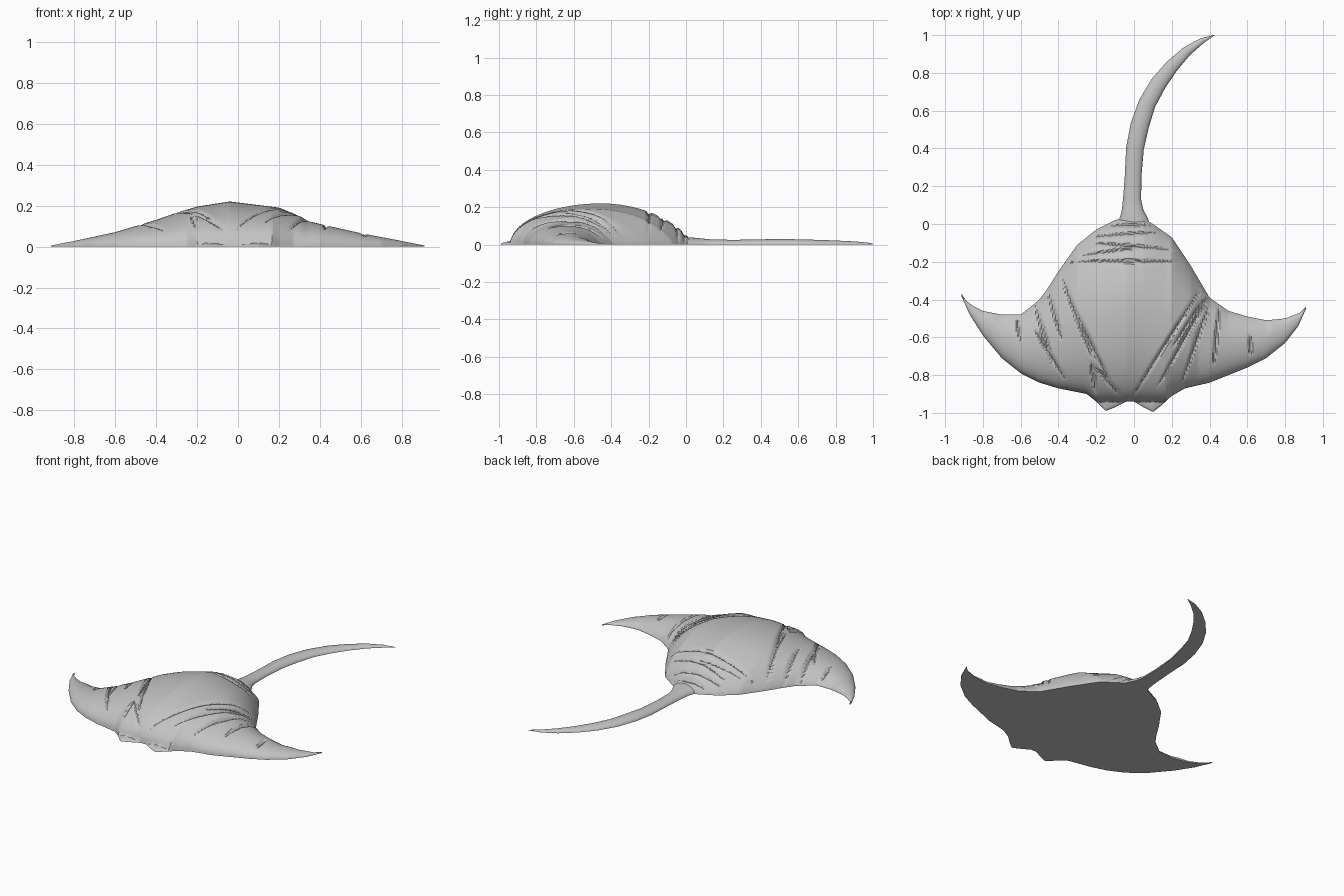
import bpy, bmesh, math
from mathutils import Vector

if "Cube" in bpy.data.objects:
    bpy.data.objects.remove(bpy.data.objects["Cube"])

grey = bpy.data.materials.new("soft grey")
grey.diffuse_color = (0.55, 0.55, 0.55, 1)
grey.use_nodes = True
grey.node_tree.nodes["Principled BSDF"].inputs["Base Color"].default_value = grey.diffuse_color


def interp(points, x):
    """Piecewise linear lookup in a list of (x, value) pairs."""
    for (x0, v0), (x1, v1) in zip(points, points[1:]):
        if x <= x1:
            return v0 + (v1 - v0) * max(0, (x - x0) / (x1 - x0))
    return points[-1][1]


def finish(bm, name, angle):
    bmesh.ops.remove_doubles(bm, verts=bm.verts, dist=0.00005)
    bmesh.ops.recalc_face_normals(bm, faces=bm.faces)
    mesh = bpy.data.meshes.new(name)
    bm.to_mesh(mesh)
    bm.free()
    mesh.materials.append(grey)
    ob = bpy.data.objects.new(name, mesh)
    bpy.context.collection.objects.link(ob)
    bpy.ops.object.select_all(action='DESELECT')
    ob.select_set(True)
    bpy.context.view_layer.objects.active = ob
    bpy.ops.object.shade_smooth_by_angle(angle=math.radians(angle))


# Outline of body and wings: front edge, back edge, ridge height along x
FRONT = [(-.912, -.385), (-.87, -.48), (-.8, -.59), (-.7, -.71), (-.6, -.79), (-.5, -.84),
         (-.4, -.87), (-.3, -.89), (-.25, -.90), (-.2, -.94), (-.15, -.99), (-.1, -.97),
         (-.04, -.94), (0, -.94), (.05, -.97), (.1, -.995), (.14, -.965), (.2, -.91),
         (.27, -.87), (.4, -.84), (.5, -.80), (.6, -.76), (.7, -.71), (.8, -.63),
         (.87, -.54), (.91, -.45)]
BACK = [(-.912, -.37), (-.89, -.405), (-.85, -.435), (-.8, -.46), (-.7, -.48), (-.6, -.48),
        (-.5, -.40), (-.45, -.33), (-.4, -.25), (-.3, -.11), (-.2, -.03), (-.1, .02),
        (-.05, .035), (.05, .03), (.1, 0), (.2, -.07), (.3, -.22), (.4, -.39), (.5, -.46),
        (.6, -.49), (.7, -.51), (.8, -.50), (.88, -.47), (.91, -.44)]
HEIGHT = [(-.912, .005), (-.8, .027), (-.6, .07), (-.5, .10), (-.4, .13), (-.3, .165),
          (-.2, .195), (-.04, .22), (.2, .19), (.3, .15), (.34, .125), (.4, .11),
          (.6, .065), (.8, .027), (.91, .005)]

# Skin folds as segments x0, y0, x1, y1
FOLDS = [(-.36, -.20, .28, -.20), (-.25, -.07, .2, -.04), (-.25, -.10, .23, -.14),
         (-.30, -.17, .1, -.12), (-.15, -.01, .14, -.01),
         (-.39, -.26, -.22, -.72), (-.40, -.28, -.08, -.93), (-.53, -.40, -.42, -.77),
         (-.53, -.55, -.36, -.83), (-.46, -.34, -.38, -.62), (-.62, -.50, -.60, -.62),
         (-.23, -.72, -.20, -.90), (-.22, -.74, -.06, -.92),
         (.36, -.33, -.02, -.93), (.39, -.39, .12, -.87), (.40, -.42, .25, -.85),
         (.38, -.38, .20, -.66), (.45, -.43, .42, -.75), (.61, -.58, .62, -.70)]


def fold_depth(x, y):
    """Depth of the V-shaped folds, tapered towards their ends."""
    depth = 0
    for x0, y0, x1, y1 in FOLDS:
        dx, dy = x1 - x0, y1 - y0
        length = math.hypot(dx, dy)
        t = ((x - x0) * dx + (y - y0) * dy) / length ** 2
        if 0 < t < 1:
            width = 0.013 * math.sin(math.pi * t) ** 0.5
            dist = abs((x - x0) * dy - (y - y0) * dx) / length
            depth = max(depth, 1.3 * (width - dist))
    return depth


def body_height(x, y, f, b):
    h = interp(HEIGHT, x)
    nose = max(f, -.94) if abs(x) < .25 else f
    mid, half = (nose + b) / 2, (b - nose) / 2
    t = (y - mid) / half
    dome = h * max(0, 1 - t * t) ** (0.5 if t < 0 else 0.72)
    # low front lobes beyond the dome
    s = (y - (f + b) / 2) / ((b - f) / 2)
    lobe = min(h, .04) * max(0, 1 - s * s) ** 0.5
    z = max(dome, lobe)
    return z - min(fold_depth(x, y), 0.35 * z)


# Body with wings: domed upper skin over a flat underside
NX, NY = 228, 110
bm = bmesh.new()
columns = []
for i in range(NX + 1):
    x = -.912 + 1.822 * i / NX
    f, b = interp(FRONT, x), interp(BACK, x)
    col = []
    for j in range(NY + 1):
        u = j / NY
        u = 0.5 * u + 0.5 * (0.5 - 0.5 * math.cos(math.pi * u))
        y = f + (b - f) * u
        z = 0 if j in (0, NY) else body_height(x, y, f, b)
        col.append(bm.verts.new((x, y, z)))
    columns.append(col)
for a, c in zip(columns, columns[1:]):
    for j in range(NY):
        bm.faces.new((a[j], c[j], c[j + 1], a[j + 1]))
    bm.faces.new((a[0], a[NY], c[NY], c[0]))
bm.faces.new(columns[0])
bm.faces.new(columns[-1])
finish(bm, "body_and_wings", 32)

# Tail: half-round sections x, y, half width, height along a curved line
TAIL = [(0, -.06, .10, .04), (-.003, .03, .075, .038), (-.008, .07, .058, .034),
        (-.01, .13, .048, .028), (-.005, .25, .044, .025), (.005, .4, .047, .028),
        (.03, .52, .049, .03), (.07, .64, .046, .027), (.13, .745, .043, .024),
        (.2, .835, .036, .02), (.28, .915, .026, .016), (.36, .97, .015, .01),
        (.425, 1.0, .003, .004)]
SIDES = 12
bm = bmesh.new()
rings = []
for i, (x, y, w, h) in enumerate(TAIL):
    p, n = TAIL[max(i - 1, 0)], TAIL[min(i + 1, len(TAIL) - 1)]
    along = Vector((n[0] - p[0], n[1] - p[1], 0)).normalized()
    side = Vector((along.y, -along.x, 0))
    if i == len(TAIL) - 1:
        side = Vector((1, 0, 0))
    rings.append([bm.verts.new(Vector((x, y, h * math.sin(math.pi * k / SIDES)))
                               + side * w * math.cos(math.pi * k / SIDES))
                  for k in range(SIDES + 1)])
for a, c in zip(rings, rings[1:]):
    for k in range(SIDES + 1):
        m = (k + 1) % (SIDES + 1)
        bm.faces.new((a[k], a[m], c[m], c[k]))
bm.faces.new(rings[0])
bm.faces.new(rings[-1])
finish(bm, "tail", 40)
